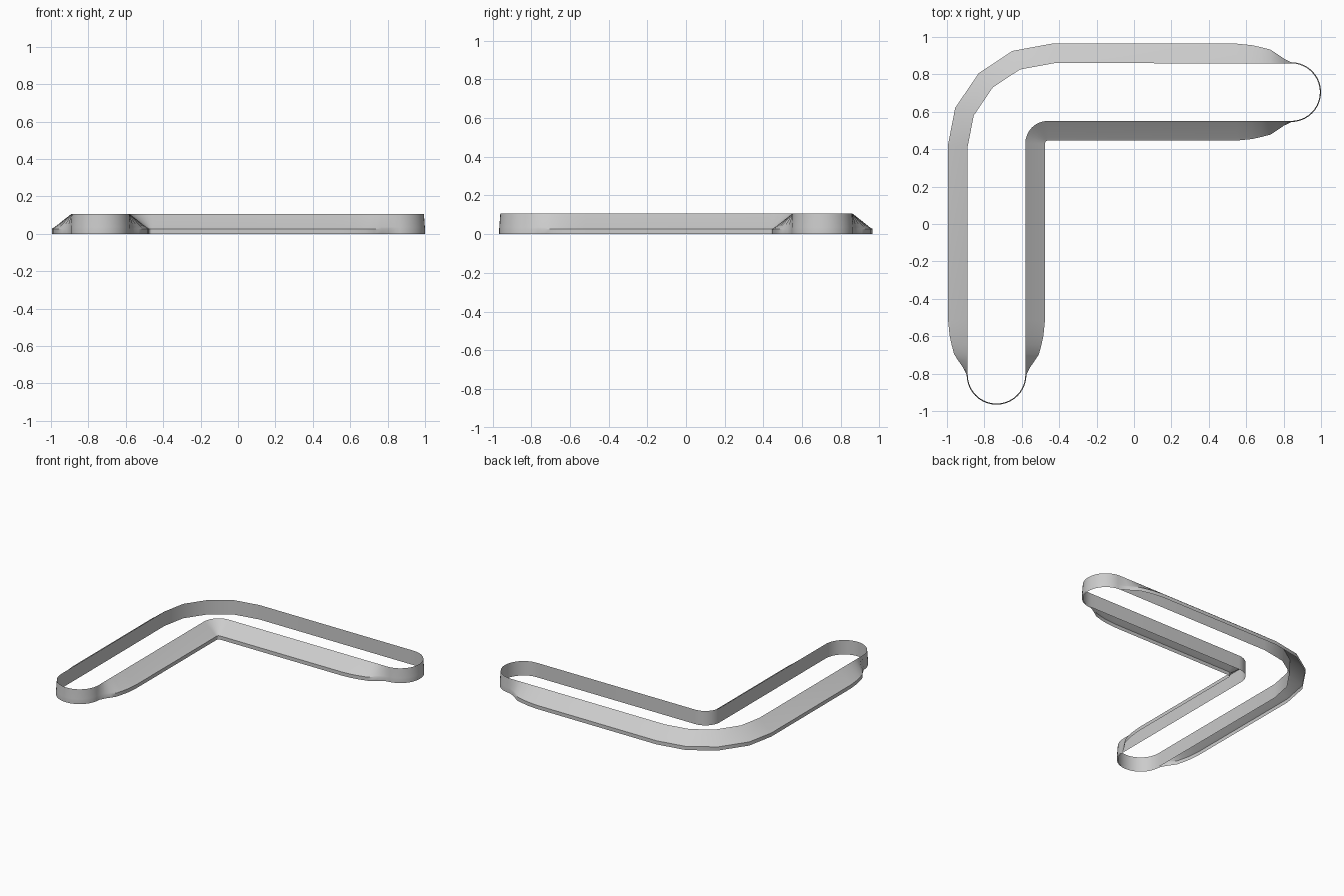
import bpy, bmesh, math
from mathutils import Vector

old = bpy.data.objects.get("Cube")
if old:
    bpy.data.objects.remove(old, do_unlink=True)

HEIGHT = 0.107      # wall height
FLARE = 0.105       # width of the sloping side
THIN = 0.006        # width left at the rounded tips
R = 0.154           # tip radius
TIP_A = Vector((0.84, 0.705))      # centre of the tip on the left arm
TIP_B = Vector((-0.735, -0.806))   # centre of the tip on the front arm


def arc(centre, radius, start, end, steps):
    angles = [math.radians(start + (end - start) * k / steps) for k in range(steps + 1)]
    return [centre + radius * Vector((math.cos(a), math.sin(a))) for a in angles]


# Flare width by distance from the tip centre
TAPER = [(0.0, THIN), (0.04, 0.026), (0.075, 0.05), (0.11, 0.073),
         (0.16, 0.086), (0.21, 0.097), (0.29, FLARE)]


def flare(p):
    d = min(TIP_A.x - p.x, p.y - TIP_B.y)
    if d <= 0:
        return THIN
    for (d0, w0), (d1, w1) in zip(TAPER, TAPER[1:]):
        if d <= d1:
            return w0 + (w1 - w0) * (d - d0) / (d1 - d0)
    return FLARE


# Closed clockwise path of the upright inner wall
steps = [d for d, w in TAPER[1:]]
path = [Vector((TIP_B.x - R, TIP_B.y + d)) for d in steps]
path += [Vector(p) for p in ((-0.89, 0.41), (-0.857, 0.58), (-0.755, 0.73),
                             (-0.61, 0.826), (-0.425, 0.86))]
path += [Vector((TIP_A.x - d, TIP_A.y + R)) for d in reversed(steps)]
path += arc(TIP_A, R, 90, -90, 20)
path += [Vector((TIP_A.x - d, TIP_A.y - R)) for d in steps]
path += arc(Vector((-0.461, 0.431)), 0.12, 90, 180, 8)
path += [Vector((TIP_B.x + R, TIP_B.y + d)) for d in reversed(steps)]
path += arc(TIP_B, R, 0, -180, 20)

# Sweep: inner wall, slope, shoulder and short skirt, open underneath
bm = bmesh.new()
rows = []
count = len(path)
for i, p in enumerate(path):
    a = (p - path[i - 1]).normalized()
    b = (path[(i + 1) % count] - p).normalized()
    t = (a + b).normalized()
    out = Vector((-t.y, t.x)) / max(t.dot(a), 0.7)
    w = flare(p)
    section = [(0, 0), (0, HEIGHT), (0.86 * w, 0.036), (w, 0.027), (w, 0)]
    rows.append([bm.verts.new((p.x + out.x * o, p.y + out.y * o, z)) for o, z in section])
for i, row in enumerate(rows):
    nxt = rows[(i + 1) % count]
    for j in range(len(row) - 1):
        bm.faces.new((row[j], nxt[j], nxt[j + 1], row[j + 1]))

mesh = bpy.data.meshes.new("corner_frame")
bm.to_mesh(mesh)
bm.free()
frame = bpy.data.objects.new("corner_frame", mesh)
bpy.context.collection.objects.link(frame)

# Single pale grey finish
grey = bpy.data.materials.new("pale_grey")
grey.use_nodes = True
colour = (0.6, 0.6, 0.6, 1)
grey.diffuse_color = colour
grey.node_tree.nodes["Principled BSDF"].inputs["Base Color"].default_value = colour
mesh.materials.append(grey)

bpy.ops.object.select_all(action='DESELECT')
frame.select_set(True)
bpy.context.view_layer.objects.active = frame
bpy.ops.object.shade_smooth_by_angle(angle=math.radians(32))
